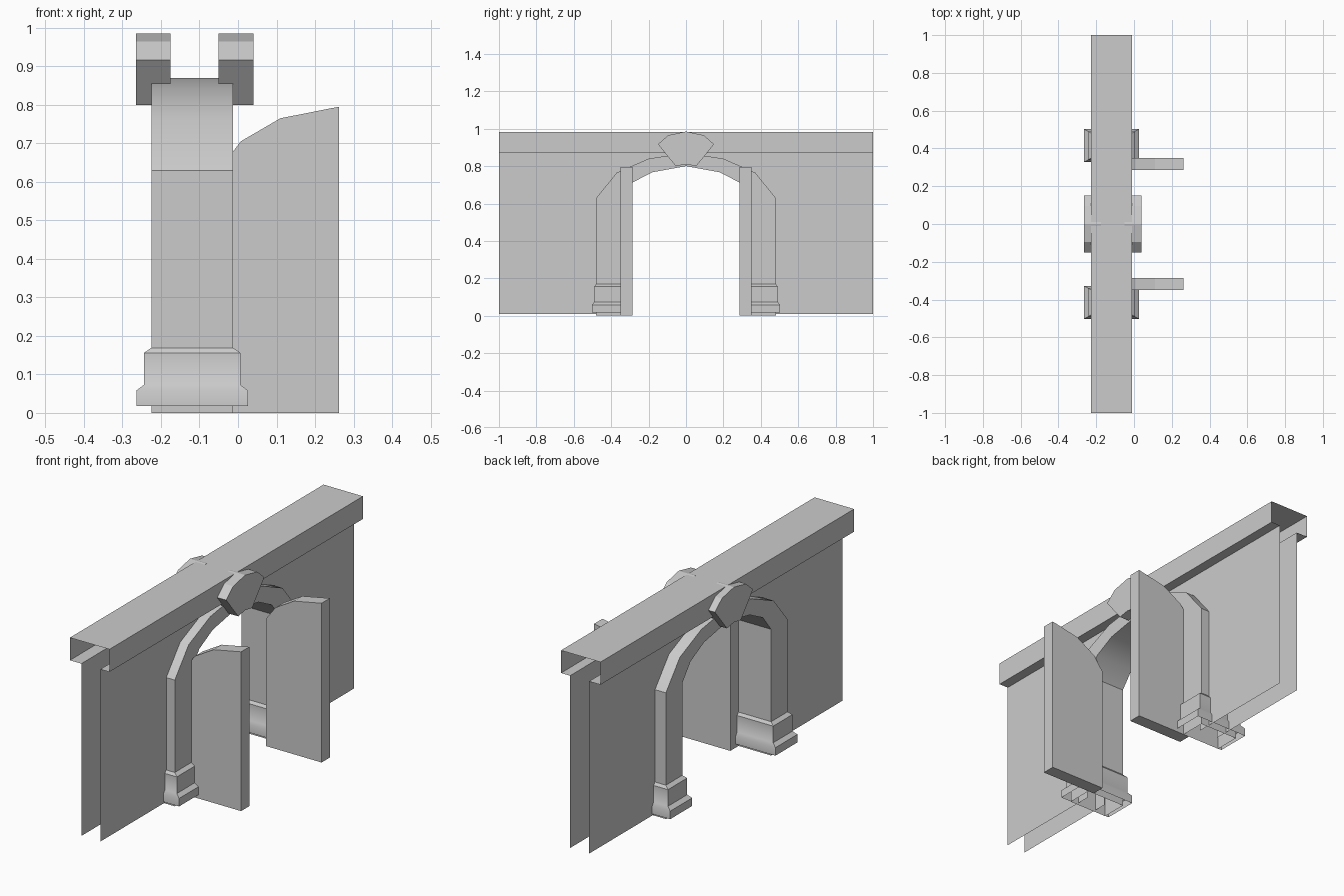
import bpy
import bmesh
import math

old = bpy.data.objects.get("Cube")
if old:
    bpy.data.objects.remove(old, do_unlink=True)

GREY = (0.6, 0.6, 0.6, 1.0)
stone = bpy.data.materials.new("stone_grey")
stone.use_nodes = True
stone.diffuse_color = GREY
stone.node_tree.nodes["Principled BSDF"].inputs["Base Color"].default_value = GREY


def finish(name, bm, smooth=None, recalc=True):
    """Turn a bmesh into a named object, optionally smoothed by angle."""
    if recalc:
        bmesh.ops.recalc_face_normals(bm, faces=bm.faces)
    mesh = bpy.data.meshes.new(name)
    bm.to_mesh(mesh)
    bm.free()
    mesh.materials.append(stone)
    obj = bpy.data.objects.new(name, mesh)
    bpy.context.collection.objects.link(obj)
    if smooth:
        bpy.ops.object.select_all(action='DESELECT')
        obj.select_set(True)
        bpy.context.view_layer.objects.active = obj
        bpy.ops.object.shade_smooth_by_angle(angle=math.radians(smooth))
    return obj


def bridge(bm, rings, closed=True):
    """Join successive vertex rings with quads."""
    for a, b in zip(rings, rings[1:]):
        n = len(a)
        for i in range(n if closed else n - 1):
            j = (i + 1) % n
            bm.faces.new((a[i], a[j], b[j], b[i]))


def prism(name, points, axis, start, end):
    """Solid made by extruding a 2D outline along x or y."""
    bm = bmesh.new()
    rings = []
    for d in (start, end):
        rings.append([bm.verts.new((d, u, z) if axis == 'x' else (u, d, z))
                      for u, z in points])
    bridge(bm, rings)
    for ring in rings:
        bm.faces.new(ring)
    return finish(name, bm)


def mirrored(half):
    """Complete a half path that ends on the centre line."""
    return half + [(-y, z) for y, z in reversed(half[:-1])]


LEFT, RIGHT = -0.01, -0.228          # faces of the top beam
ARCH_X = (-0.225, -0.013)
WALL_X = (-0.165, -0.06)
SHELF, TOP = 0.87, 0.983

outer = mirrored([(-0.48, 0), (-0.48, 0.63), (-0.37, 0.765), (-0.2, 0.84), (0, SHELF)])
inner = mirrored([(-0.35, 0), (-0.35, 0.63), (-0.285, 0.713), (-0.18, 0.767), (0, 0.8)])

# Arch surround, a swept rectangular band open at the feet
bm = bmesh.new()
x0, x1 = ARCH_X
rings = [[bm.verts.new(c) for c in ((x0, oy, oz), (x1, oy, oz), (x1, iy, iz), (x0, iy, iz))]
         for (oy, oz), (iy, iz) in zip(outer, inner)]
bridge(bm, rings)
finish("arch_surround", bm, smooth=30)

# Wall sheets with the doorway cut along the middle of the surround
opening = [((a + c) / 2, max((b + d) / 2, 0.01)) for (a, b), (c, d) in zip(outer, inner)]
outline = [(-1, 0.01)] + opening + [(1, 0.01), (1, SHELF), (-1, SHELF)]
for name, x, points in (("right_wall", WALL_X[0], outline[::-1]),
                        ("left_wall", WALL_X[1], outline)):
    bm = bmesh.new()
    bm.faces.new([bm.verts.new((x, y, z)) for y, z in points])
    finish(name, bm, recalc=False)

# Hollow top beam with open ends and shelves returning to the walls
bm = bmesh.new()
profile = [(WALL_X[0], SHELF), (RIGHT, SHELF), (RIGHT, TOP),
           (LEFT, TOP), (LEFT, SHELF), (WALL_X[1], SHELF)]
rings = [[bm.verts.new((x, y, z)) for x, z in profile] for y in (-1, 1)]
bridge(bm, rings, closed=False)
finish("top_beam", bm, recalc=False)

# Keystones on both sides
keystone = mirrored([(-0.055, 0.8), (-0.15, 0.917), (-0.095, 0.965), (0, 0.985)]) + [(0, 0.81)]
prism("right_keystone", keystone, 'x', -0.265, -0.175)
prism("left_keystone", keystone, 'x', -0.05, 0.04)

# Column bases: height, spread in x, spread in y
steps = [(0.018, 0.039, 0.022), (0.058, 0.039, 0.022), (0.073, 0.019, 0.011),
         (0.156, 0.019, 0.011), (0.169, 0, 0)]
for side, name in ((-1, "front_base"), (1, "back_base")):
    bm = bmesh.new()
    rings = []
    for z, dx, dy in steps:
        a, b = 0.35 - dy, 0.48 + dy
        rings.append([bm.verts.new((x, side * y, z)) for x, y in
                      ((x0 - dx, a), (x1 + dx, a), (x1 + dx, b), (x0 - dx, b))])
    bridge(bm, rings)
    finish(name, bm, smooth=40)

# Door leaves standing open
leaf = [(-0.045, 0), (0.262, 0), (0.262, 0.795), (0.11, 0.765), (0.007, 0.705), (-0.045, 0.635)]
prism("front_door_leaf", leaf, 'y', -0.35, -0.285)
prism("back_door_leaf", leaf, 'y', 0.285, 0.35)
